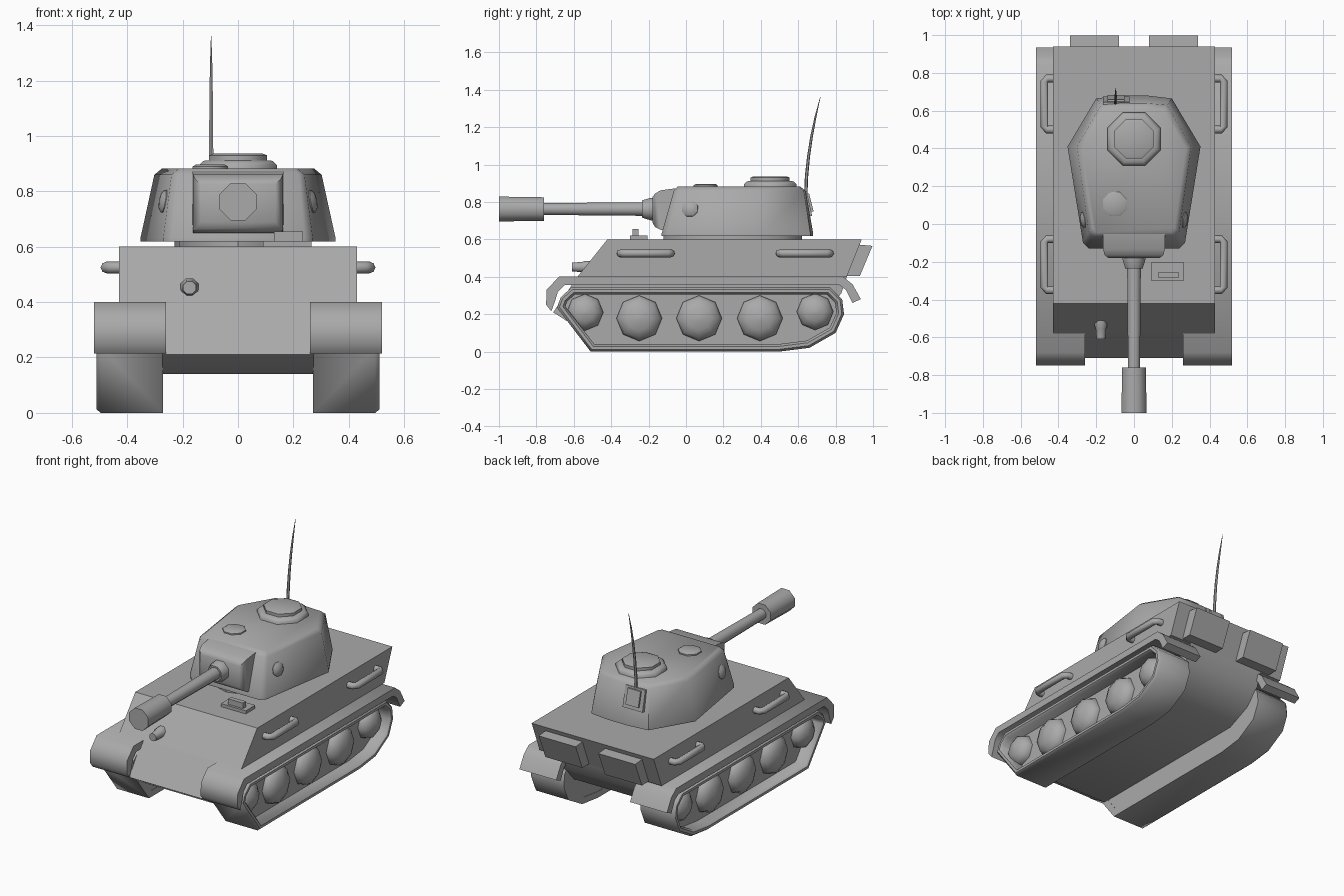
import bpy, bmesh, math
from mathutils import Vector

if "Cube" in bpy.data.objects:
    bpy.data.objects.remove(bpy.data.objects["Cube"])

paint = bpy.data.materials.new("primer grey")
paint.diffuse_color = (0.40, 0.40, 0.40, 1)
paint.use_nodes = True
paint.node_tree.nodes["Principled BSDF"].inputs["Base Color"].default_value = paint.diffuse_color


def finish(name, bm, angle=35):
    bmesh.ops.remove_doubles(bm, verts=bm.verts, dist=1e-5)
    bmesh.ops.recalc_face_normals(bm, faces=bm.faces)
    me = bpy.data.meshes.new(name)
    bm.to_mesh(me)
    bm.free()
    ob = bpy.data.objects.new(name, me)
    bpy.context.collection.objects.link(ob)
    me.materials.append(paint)
    bpy.ops.object.select_all(action='DESELECT')
    ob.select_set(True)
    bpy.context.view_layer.objects.active = ob
    bpy.ops.object.shade_smooth_by_angle(angle=math.radians(angle))
    return ob


def loft(name, rings, angle=35, caps=True, closed=False):
    """Skin a list of equal-length point loops."""
    bm = bmesh.new()
    vs = [[bm.verts.new(p) for p in r] for r in rings]
    n, m = len(vs[0]), len(vs)
    for i in range(m if closed else m - 1):
        a, b = vs[i], vs[(i + 1) % m]
        for j in range(n):
            k = (j + 1) % n
            bm.faces.new((a[j], a[k], b[k], b[j]))
    if caps and not closed:
        bm.faces.new(vs[0])
        bm.faces.new(vs[-1])
    return finish(name, bm, angle)


def side_prism(name, prof, x0, x1, angle=35):
    return loft(name, [[(x, y, z) for y, z in prof] for x in (x0, x1)], angle)


def box(name, x0, x1, y0, y1, z0, z1):
    return side_prism(name, [(y0, z0), (y1, z0), (y1, z1), (y0, z1)], x0, x1)


def turned(name, origin, axis, prof, sides=8, angle=50, phase=0.5):
    """Revolve (distance, radius) pairs around an axis."""
    q = Vector(axis).to_track_quat('Z', 'Y')
    o = Vector(origin)
    rings = []
    for d, r in prof:
        ts = [2 * math.pi * (i + phase) / sides for i in range(sides)]
        rings.append([o + q @ Vector((r * math.cos(t), r * math.sin(t), d)) for t in ts])
    return loft(name, rings, angle)


def tube(name, path, radii, sides=8):
    pts = [Vector(p) for p in path]
    rings = []
    for i, p in enumerate(pts):
        t = (pts[min(i + 1, len(pts) - 1)] - pts[max(i - 1, 0)]).normalized()
        u = t.cross(Vector((0, 0, 1)) if abs(t.z) < 0.7 else Vector((1, 0, 0))).normalized()
        v = t.cross(u)
        rings.append([p + radii[i] * (u * math.cos(a) + v * math.sin(a))
                      for a in [2 * math.pi * k / sides for k in range(sides)]])
    return loft(name, rings, 50)


def mirror(ob):
    m = ob.modifiers.new("mirror", 'MIRROR')
    m.use_axis = (True, False, False)
    return ob


# Hull: wide upper body and narrow lower body
side_prism("upper_hull", [(-0.58, 0.40), (-0.42, 0.60), (0.94, 0.60), (0.86, 0.40)], -0.43, 0.43)
side_prism("lower_hull", [(-0.58, 0.40), (-0.71, 0.21), (-0.60, 0.14), (0.58, 0.14),
                          (0.74, 0.21), (0.83, 0.31), (0.86, 0.40)], -0.275, 0.275, 45)

# Fenders with curled ends
mirror(side_prism("fender", [
    (-0.68, 0.40), (0.84, 0.40), (0.89, 0.36), (0.935, 0.28), (0.89, 0.26), (0.855, 0.33),
    (0.82, 0.355), (-0.65, 0.355), (-0.685, 0.32), (-0.70, 0.27), (-0.72, 0.215),
    (-0.748, 0.25), (-0.745, 0.33)], 0.26, 0.52, 50))

# Track band with rounded rims
outer = [(-0.69, 0.235), (-0.67, 0.29), (-0.61, 0.345), (0.77, 0.345), (0.835, 0.28),
         (0.845, 0.20), (0.80, 0.10), (0.66, 0.02), (0.50, 0.0), (-0.51, 0.0)]
c = Vector((0.08, 0.172))


def shrink(d):
    """Offset the track outline inward by d."""
    out = []
    n = len(outer)
    for i in range(n):
        a, b, e = Vector(outer[i - 1]), Vector(outer[i]), Vector(outer[(i + 1) % n])
        n1, n2 = (b - a).normalized(), (e - b).normalized()
        n1, n2 = Vector((n1.y, -n1.x)), Vector((n2.y, -n2.x))
        s = (n1 + n2).normalized()
        out.append(b + s * (d / s.dot(n1)))
    return out


section = [(0.27, 0.0), (0.495, 0.0), (0.51, 0.012), (0.51, 0.028), (0.495, 0.04), (0.27, 0.04)]
mirror(loft("track", [[(x, p.x, p.y) for p in shrink(d)] for x, d in section], 50, closed=True))
mirror(side_prism("track_inner_plate", [tuple(p) for p in shrink(0.035)], 0.272, 0.43))

# Road wheels: eight-sided domes
for i, (y, z, r) in enumerate([(-0.54, 0.21, 0.098), (-0.25, 0.178, 0.122), (0.07, 0.178, 0.122),
                               (0.395, 0.178, 0.122), (0.69, 0.213, 0.098)]):
    dome = [(0, r), (0.03, r)] + [(0.03 + 0.06 * math.sin(a), r * math.cos(a))
                                  for a in (0.5, 1.0, 1.5)]
    mirror(turned(f"road_wheel_{i + 1}", (0.41, y, z), (1, 0, 0), dome, phase=0))

# Grab handles on the hull sides
for name, y in (("front_handle", -0.215), ("rear_handle", 0.635)):
    path = [(0.42, y - 0.135, 0.525), (0.46, y - 0.135, 0.525), (0.475, y - 0.12, 0.525),
            (0.475, y + 0.12, 0.525), (0.46, y + 0.135, 0.525), (0.42, y + 0.135, 0.525)]
    mirror(tube(name, path, [0.021] * 6))

# Rear stowage boxes
mirror(side_prism("rear_box", [(0.86, 0.405), (0.93, 0.405), (0.997, 0.565), (0.92, 0.572)], 0.08, 0.34))

# Hull gun and driver's periscope
turned("hull_gun", (-0.175, -0.50, 0.452), (0, -1, 0),
       [(0, 0.036), (0.04, 0.036), (0.055, 0.03), (0.11, 0.025)])
box("periscope_base", 0.09, 0.265, -0.30, -0.205, 0.59, 0.62)
box("periscope", 0.13, 0.235, -0.285, -0.255, 0.61, 0.655)

# Turret and its ring
ring = [(0.23 * math.cos(a), 0.25 + 0.37 * math.sin(a)) for a in
        [2 * math.pi * i / 16 for i in range(16)]]
loft("turret_ring", [[(x, y, z) for x, y in ring] for z in (0.59, 0.63)])


def outline(half, z):
    return [(x, y, z) for x, y in half] + [(-x, y, z) for x, y in reversed(half)]


base = [(0.24, -0.13), (0.27, -0.10), (0.352, 0.41), (0.20, 0.665), (0.07, 0.68)]
shoulder = [(0.22, -0.065), (0.24, -0.04), (0.302, 0.41), (0.175, 0.63), (0.06, 0.64)]
roof = [(0.20, -0.045), (0.215, -0.02), (0.275, 0.40), (0.155, 0.605), (0.05, 0.61)]
loft("turret", [outline(base, 0.618), outline(base, 0.632),
                outline(shoulder, 0.86), outline(roof, 0.882)], 46)

# Mantlet, barrel and muzzle brake
mantlet = [(-0.04, 0.165, 0.645, 0.875), (-0.135, 0.163, 0.65, 0.862),
           (-0.165, 0.155, 0.665, 0.845), (-0.18, 0.135, 0.69, 0.825)]
loft("mantlet", [[(-w, y, a), (w, y, a), (w, y, b), (-w, y, b)] for y, w, a, b in mantlet], 50)
gun = (0, 0, 0.762)
turned("gun_collar", gun, (0, -1, 0), [(0.15, 0.065), (0.19, 0.065), (0.235, 0.05), (0.235, 0.03)])
turned("gun_barrel", gun, (0, -1, 0), [(0.15, 0.04), (0.78, 0.034)])
turned("muzzle_brake", gun, (0, -1, 0), [(0.76, 0.02), (0.76, 0.068), (1.0, 0.072)])

# Cupola and roof hatch
turned("cupola", (0, 0.45, 0), (0, 0, 1),
       [(0.87, 0.152), (0.895, 0.152), (0.91, 0.135), (0.912, 0.113), (0.93, 0.113), (0.937, 0.095)])
turned("roof_hatch", (-0.1, 0.105, 0), (0, 0, 1), [(0.87, 0.069), (0.89, 0.069), (0.897, 0.055)])

# Side ports on the turret
mirror(turned("side_port", (0.245, 0.025, 0.76), (0.97, -0.16, 0.18),
              [(0, 0.045), (0.025, 0.045), (0.036, 0.03), (0.04, 0.005)]))

# Aerial mount on the turret rear and whip aerial
side_prism("aerial_plate", [(0.61, 0.855), (0.645, 0.855), (0.675, 0.725), (0.64, 0.72)], -0.165, -0.025)
side_prism("aerial_mount", [(0.63, 0.845), (0.658, 0.845), (0.682, 0.75), (0.65, 0.75)], -0.14, -0.05)
whip = [(-0.097, 0.64 + 0.078 * t ** 1.8, 0.83 + 0.53 * t) for t in (0, 0.2, 0.4, 0.6, 0.8, 1)]
tube("aerial", whip, [0.009, 0.009, 0.008, 0.007, 0.005, 0.001], 6)
